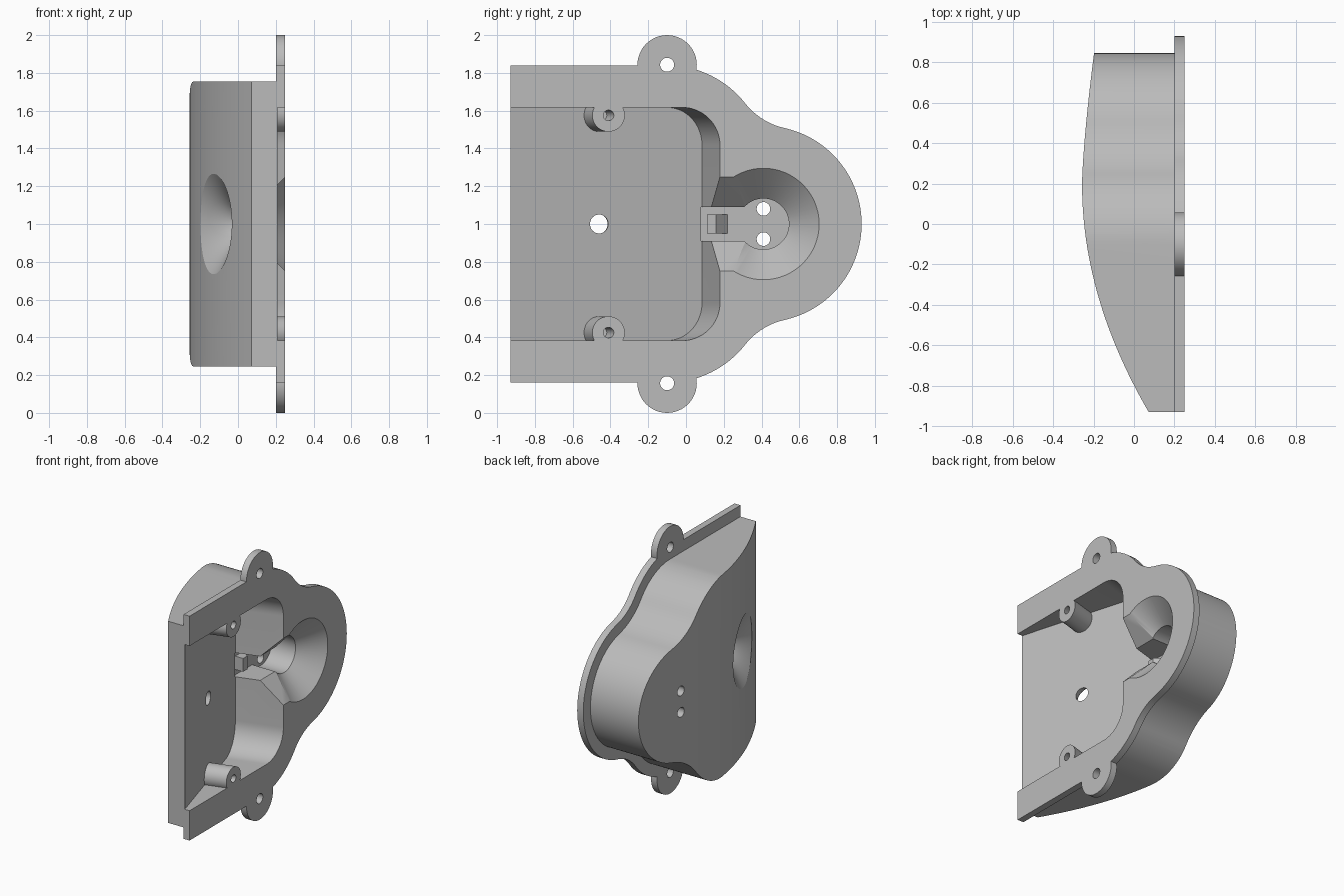
import bpy, bmesh
from math import sin, cos, pi, radians, hypot, atan2, acos
from mathutils import Vector

if "Cube" in bpy.data.objects:
    bpy.data.objects.remove(bpy.data.objects["Cube"])

FRONT = -0.93      # open end of the housing
FACE = 0.25        # mounting face
MID = 1.0          # symmetry height
TILT = 0.287       # slope of the inner floor


def loft(name, rings):
    """Closed solid through matching rings of points."""
    bm = bmesh.new()
    rows = [[bm.verts.new(p) for p in ring] for ring in rings]
    for a, b in zip(rows, rows[1:]):
        for i in range(len(a)):
            j = (i + 1) % len(a)
            bm.faces.new((a[i], a[j], b[j], b[i]))
    bm.faces.new(rows[0])
    bm.faces.new(rows[-1])
    bmesh.ops.recalc_face_normals(bm, faces=bm.faces)
    mesh = bpy.data.meshes.new(name)
    bm.to_mesh(mesh)
    bm.free()
    obj = bpy.data.objects.new(name, mesh)
    bpy.context.collection.objects.link(obj)
    return obj


def combine(target, tool, operation):
    """Apply a boolean and drop the tool."""
    mod = target.modifiers.new(operation, 'BOOLEAN')
    mod.operation, mod.solver, mod.object = operation, 'EXACT', tool
    with bpy.context.temp_override(object=target, active_object=target):
        bpy.ops.object.modifier_apply(modifier=mod.name)
    bpy.data.objects.remove(tool)


def arc(cy, cz, r, a0, a1, n):
    return [(cy + r * cos(a0 + (a1 - a0) * i / n),
             cz + r * sin(a0 + (a1 - a0) * i / n)) for i in range(n + 1)]


def circle(cy, cz, r, n=48):
    return arc(cy, cz, r, 0, 2 * pi, n)[:-1]


def at_x(points, x):
    return [(x, y, MID + z) for y, z in points]


def prism(name, points, x0, x1):
    return loft(name, [at_x(points, x0), at_x(points, x1)])


def slanted(points, t):
    """Points on the mounting face moved along the floor's normal."""
    return [(FACE + t, y + TILT * t, MID + z) for y, z in points]


def outline(inset):
    """Shoulder arcs, concave necks and a round end, offset inward."""
    r1, r2, rf = 0.525 - inset, 0.52 - inset, 0.37 + inset
    c1, c2 = Vector((-0.1, 0.315)), Vector((0.41, 0))
    d1, d2, gap = r1 + rf, r2 + rf, (c2 - c1).length
    base = atan2(c2.y - c1.y, c2.x - c1.x)
    a1 = base + acos((d1 * d1 + gap * gap - d2 * d2) / (2 * d1 * gap))
    neck = c1 + Vector((cos(a1), sin(a1))) * d1
    a2 = atan2(neck.y - c2.y, neck.x - c2.x)
    half = [(FRONT, 0.84 - inset)]
    half += arc(c1.x, c1.y, r1, pi / 2, a1, 16)
    half += arc(neck.x, neck.y, rf, a1 + pi, a2 + pi, 14)[1:]
    half += arc(c2.x, c2.y, r2, a2, 0, 24)[1:]
    return half + [(y, -z) for y, z in reversed(half[:-1])]


def back_x(y):
    """Depth of the curved back at a given y."""
    if y < 0.2:
        return -0.257 + (y - 0.2) ** 2 / 3.874
    return -0.257 + 0.06 * ((y - 0.2) / 0.65) ** 1.4


# Body: inset outline trimmed by the curved back
housing = prism("housing", outline(0.085), -0.5, 0.22)
back = [(FRONT - 0.1 + 2.1 * i / 60) for i in range(61)]
back = [(back_x(y), y) for y in back] + [(0.4, 1.07), (0.4, FRONT - 0.1)]
combine(housing, loft("back_shape", [[(x, y, z) for x, y in back] for z in (0, 2)]), 'INTERSECT')

# Flange with two screw lugs
combine(housing, prism("flange", outline(0), 0.2, FACE), 'UNION')
for s in (1, -1):
    combine(housing, prism("lug", circle(-0.1, s * 0.843, 0.157), 0.2, FACE), 'UNION')

# Cavity, with screw bosses left standing
pocket = [(-1.25, 0.617)] + arc(-0.02, 0.417, 0.2, pi / 2, 0, 16)
pocket += [(y, -z) for y, z in reversed(pocket)]
floor = [slanted([p], -(0.04 + TILT * (p[0] - FRONT)) / (1 + TILT ** 2))[0] for p in pocket]
cavity = loft("cavity", [floor, slanted(pocket, 0.2)])
for s in (1, -1):
    boss = circle(-0.41, s * 0.575, 0.086)
    combine(cavity, loft("boss", [slanted(boss, -0.4), slanted(boss, 0.4)]), 'DIFFERENCE')
combine(housing, cavity, 'DIFFERENCE')

# Funnel recess and the flared channel joining it to the cavity
funnel = [(-0.1, 0.135), (0.095, 0.135), (0.25, 0.295), (0.3, 0.347)]
combine(housing, loft("funnel", [at_x(circle(0.41, 0, r, 64), x) for x, r in funnel]), 'DIFFERENCE')
side = [(-0.1, 0.09), (0.09, 0.09), (0.25, 0.25), (0.3, 0.3)]
side += [(x, -z) for x, z in reversed(side)]
combine(housing, loft("channel", [[(x, y, MID + z) for x, z in side] for y in (0.08, 0.4)]), 'DIFFERENCE')

# Wedge catch on the channel floor
wedge = [(0.11, -0.13), (0.11, -0.035), (0.16, -0.035), (0.22, -0.1), (0.22, -0.13)]
combine(housing, loft("catch", [[(x, y, MID + z) for y, x in wedge] for z in (-0.05, 0.05)]), 'UNION')

# Flared opening through the back
axis = Vector((1, 0.32, 0)).normalized()
across = Vector((-axis.y, axis.x, 0))
centre = Vector((0.075, -0.46, MID))
rings = []
for s in [-0.1] + [0.23 * i / 14 for i in range(15)]:
    r = 0.05 + 0.215 * (max(s, 0) / 0.207) ** 1.8
    rings.append([centre - axis * s + across * u + Vector((0, 0, v)) for u, v in circle(0, 0, r, 64)])
combine(housing, loft("flared_hole", rings), 'DIFFERENCE')

# Screw and wire holes
for s in (1, -1):
    combine(housing, prism("lug_hole", circle(-0.1, s * 0.843, 0.037, 32), 0.1, 0.4), 'DIFFERENCE')
    combine(housing, prism("wire_hole", circle(0.41, s * 0.08, 0.036, 32), -0.4, 0), 'DIFFERENCE')
    pilot = circle(-0.41, s * 0.575, 0.028, 32)
    combine(housing, loft("pilot_hole", [slanted(pilot, -0.13), slanted(pilot, 0.1)]), 'DIFFERENCE')

# Plain grey finish
grey = bpy.data.materials.new("plain_grey")
grey.use_nodes = True
grey.diffuse_color = (0.5, 0.5, 0.5, 1)
grey.node_tree.nodes["Principled BSDF"].inputs["Base Color"].default_value = (0.5, 0.5, 0.5, 1)
housing.data.materials.clear()
housing.data.materials.append(grey)
for face in housing.data.polygons:
    face.material_index = 0
bpy.ops.object.select_all(action='DESELECT')
housing.select_set(True)
bpy.context.view_layer.objects.active = housing
bpy.ops.object.shade_smooth_by_angle(angle=radians(25))
